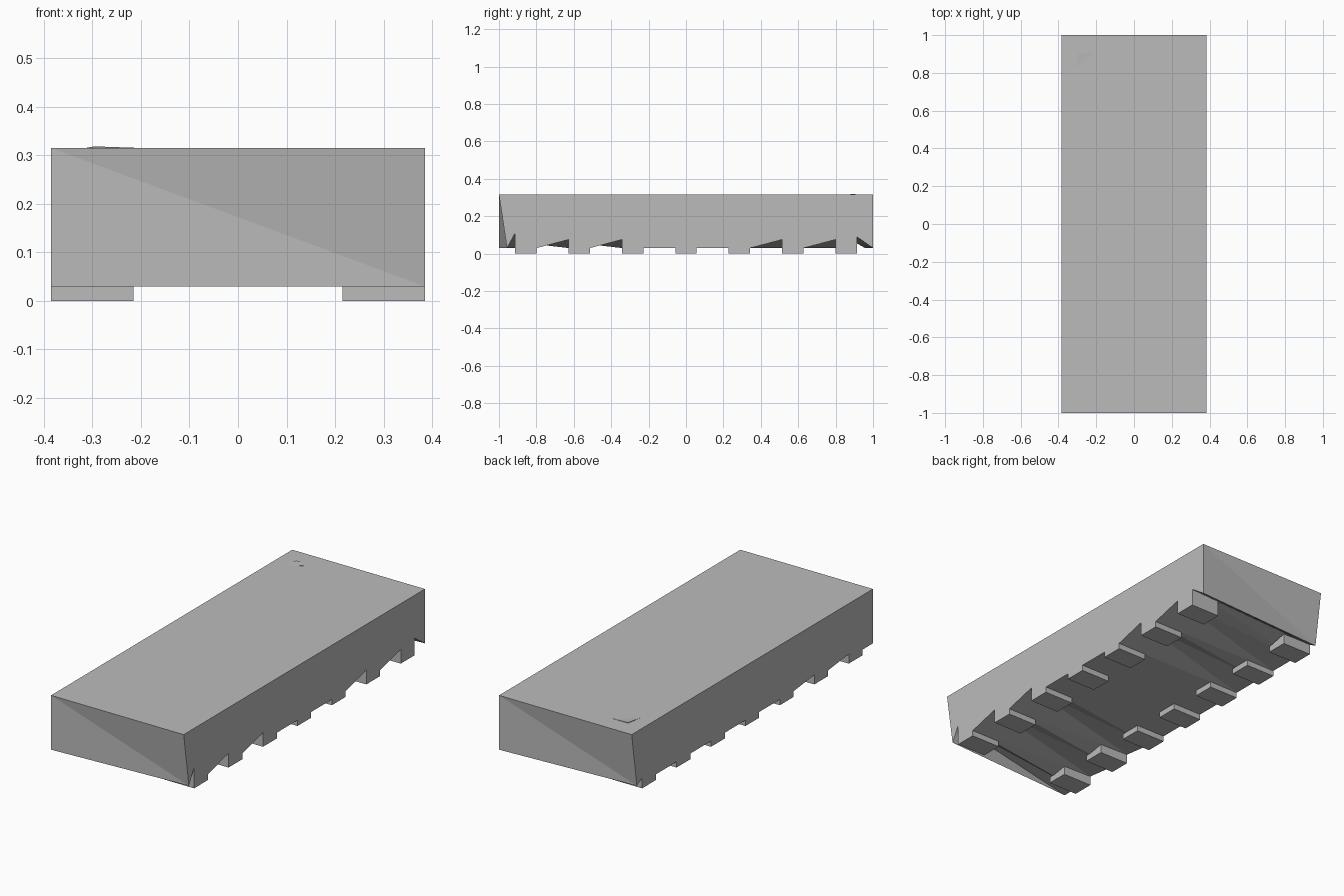
import bpy
import bmesh

if "Cube" in bpy.data.objects:
    bpy.data.objects.remove(bpy.data.objects["Cube"], do_unlink=True)

W, L = 0.385, 1.0
BASE, TOP = 0.03, 0.315
PAD_W = 0.17

grey = bpy.data.materials.new("plain grey")
grey.use_nodes = True
colour = (0.5, 0.5, 0.5, 1)
grey.diffuse_color = colour
grey.node_tree.nodes["Principled BSDF"].inputs["Base Color"].default_value = colour


def make_object(name, bm):
    bmesh.ops.recalc_face_normals(bm, faces=bm.faces)
    mesh = bpy.data.meshes.new(name)
    bm.to_mesh(mesh)
    bm.free()
    mesh.materials.append(grey)
    obj = bpy.data.objects.new(name, mesh)
    bpy.context.collection.objects.link(obj)


def make_prism(name, lower, upper):
    """Closed solid between two matching outlines."""
    bm = bmesh.new()
    low = [bm.verts.new(p) for p in lower]
    high = [bm.verts.new(p) for p in upper]
    bm.faces.new(low)
    bm.faces.new(high)
    for i in range(len(low)):
        j = (i + 1) % len(low)
        bm.faces.new((low[i], low[j], high[j], high[i]))
    make_object(name, bm)


# Pad edges along y, with the height of the underside at the left and right wall
PAD_HALF, PITCH = 0.057, 0.2855
ys = [(i - 3) * PITCH + s * PAD_HALF for i in range(7) for s in (-1, 1)]
left_z = [0.11, BASE, 0.075, BASE, 0.075, BASE, BASE,
          BASE, BASE, BASE, 0.075, BASE, 0.075, 0.09]
right_z = [BASE, 0.05, BASE, 0.05] + [BASE] * 9 + [0.055]
left_edge = [(-0.957, BASE)] + list(zip(ys, left_z)) + [(L, BASE)]
right_edge = [(-L, BASE)] + list(zip(ys, right_z)) + [(0.957, BASE)]

# Body: slab with a gently twisted underside and two slightly twisted ends
bm = bmesh.new()
left = [bm.verts.new((W, y, z)) for y, z in left_edge]
right = [bm.verts.new((-W, y, z)) for y, z in right_edge]
lf, lb, rf, rb = [bm.verts.new((x, y, TOP)) for x in (W, -W) for y in (-L, L)]
bm.faces.new((lf, lb, rb, rf))
bm.faces.new([lf] + left + [lb])
bm.faces.new([rf] + right + [rb])
for i in range(len(left) - 1):
    bm.faces.new((left[i], left[i + 1], right[i]))
    bm.faces.new((left[i + 1], right[i + 1], right[i]))
bm.faces.new((lf, rf, left[0]))
bm.faces.new((rf, right[0], left[0]))
bm.faces.new((lb, rb, right[-1]))
bm.faces.new((lb, right[-1], left[-1]))
make_object("body", bm)

# Two rows of contact pads that reach up to the underside
for side, label, heights in [(1, "left", left_z), (-1, "right", right_z)]:
    for i in range(7):
        (y0, y1), (z0, z1) = ys[2 * i:2 * i + 2], heights[2 * i:2 * i + 2]
        outer, inner = side * W, side * (W - PAD_W)
        corners = [(outer, y0, z0), (outer, y1, z1), (inner, y1, z1), (inner, y0, z0)]
        make_prism(f"{label}_pad_{i + 1}", [(x, y, 0) for x, y, z in corners], corners)

# Raised corner marker, highest at its outer corner
marker = [(-0.312, 0.825, 0.0005), (-0.21, 0.905, 0.0005), (-0.296, 0.905, 0.0035)]
make_prism("corner_marker", [(x, y, TOP - 0.002) for x, y, z in marker],
           [(x, y, TOP + z) for x, y, z in marker])
